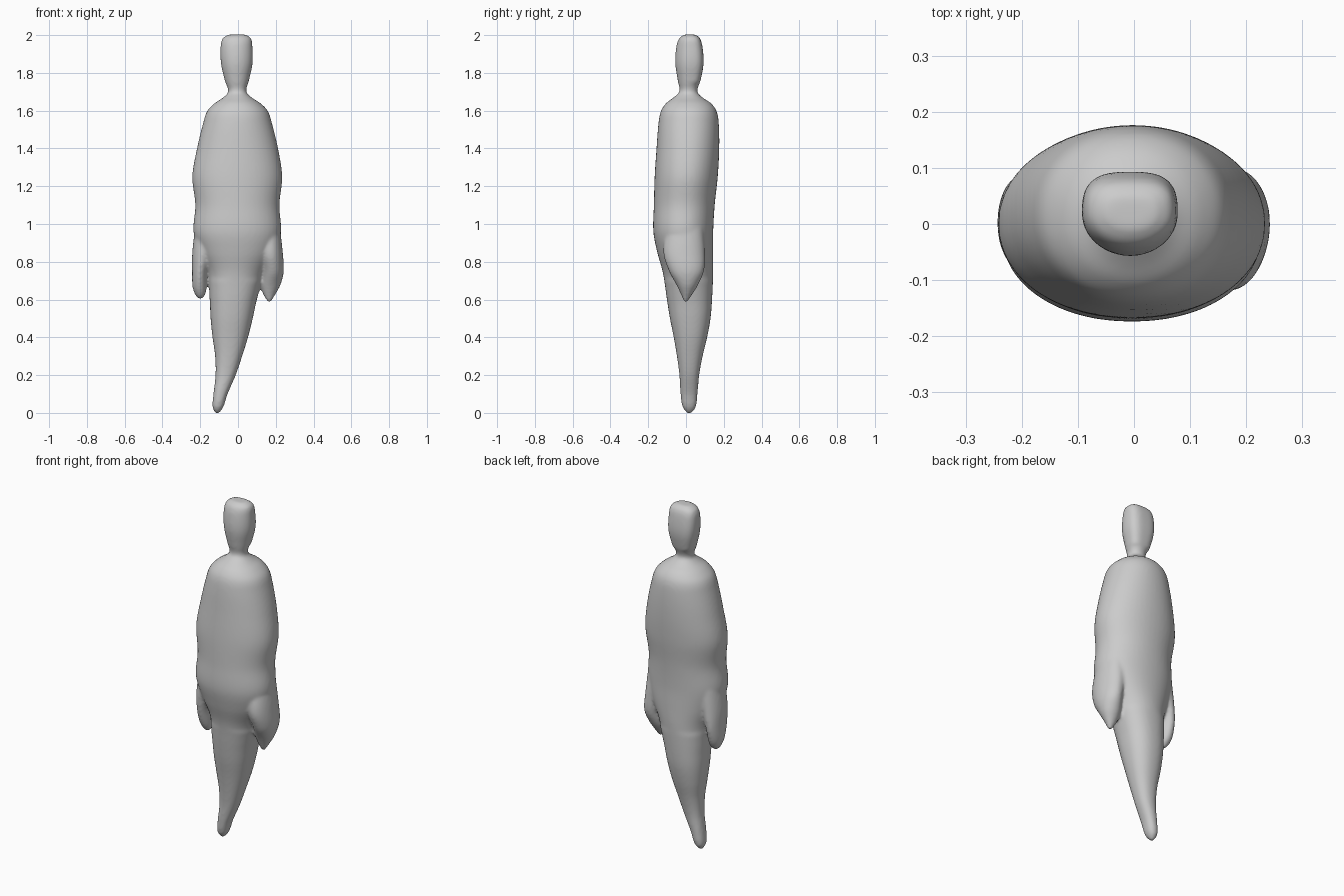
import bpy, bmesh, math

SEG = 48


def spline(rows, steps=6):
    """Smoothly interpolate the rows (z first) with Hermite tangents in z."""
    out = []
    n = len(rows)

    def slope(i, k):
        a, b = rows[max(i - 1, 0)], rows[min(i + 1, n - 1)]
        return (b[k] - a[k]) / (b[0] - a[0])
    for i in range(n - 1):
        a, b = rows[i], rows[i + 1]
        h = b[0] - a[0]
        for s in range(steps):
            t = s / steps
            row = [a[0] + h * t]
            for k in range(1, len(a)):
                row.append((2*t**3 - 3*t*t + 1) * a[k] + (t**3 - 2*t*t + t) * h * slope(i, k)
                           + (3*t*t - 2*t**3) * b[k] + (t**3 - t*t) * h * slope(i + 1, k))
            out.append(row)
    out.append(list(rows[-1]))
    return out


def loft(bm, rows, power):
    """Skin rings given as z, xmin, xmax, ymin, ymax."""
    rings = []
    for z, x0, x1, y0, y1 in spline(rows):
        cx, cy, rx, ry = (x0 + x1) / 2, (y0 + y1) / 2, (x1 - x0) / 2, (y1 - y0) / 2
        ring = []
        for i in range(SEG):
            a = 2 * math.pi * i / SEG
            c, s = math.cos(a), math.sin(a)
            e = 2 / power(z, s)
            ring.append(bm.verts.new((cx + rx * math.copysign(abs(c) ** e, c),
                                      cy + ry * math.copysign(abs(s) ** e, s), z)))
        rings.append(ring)
    for a, b in zip(rings, rings[1:]):
        for i in range(SEG):
            j = (i + 1) % SEG
            bm.faces.new((a[i], b[i], b[j], a[j]))
    bm.faces.new(rings[0])
    bm.faces.new(rings[-1][::-1])


def body_power(z, s):
    if z > 1.74:
        return 3.0 if s > 0 else 2.0
    return 2.3 if z < 0.7 else 2.1


# Head, torso and trailing tail
body = [
    (2.003, -0.05, 0.04, -0.01, 0.05), (1.985, -0.08, 0.068, -0.035, 0.073),
    (1.94, -0.092, 0.076, -0.051, 0.087), (1.85, -0.09, 0.077, -0.057, 0.093),
    (1.76, -0.07, 0.058, -0.044, 0.077), (1.70, -0.052, 0.044, -0.035, 0.06),
    (1.67, -0.078, 0.072, -0.066, 0.087), (1.64, -0.123, 0.118, -0.105, 0.132),
    (1.60, -0.162, 0.157, -0.132, 0.161), (1.54, -0.183, 0.178, -0.145, 0.173),
    (1.4, -0.217, 0.212, -0.156, 0.176), (1.25, -0.242, 0.234, -0.166, 0.168),
    (1.1, -0.226, 0.219, -0.17, 0.152), (0.96, -0.236, 0.228, -0.173, 0.144),
    (0.85, -0.205, 0.2, -0.152, 0.144), (0.74, -0.162, 0.142, -0.122, 0.144),
    (0.6, -0.15, 0.1, -0.101, 0.138), (0.5, -0.145, 0.078, -0.085, 0.13),
    (0.4, -0.135, 0.053, -0.065, 0.112), (0.3, -0.121, 0.022, -0.048, 0.088),
    (0.2, -0.119, -0.012, -0.035, 0.07), (0.1, -0.13, -0.055, -0.029, 0.061),
    (0.03, -0.135, -0.078, -0.018, 0.052), (-0.002, -0.12, -0.1, 0.005, 0.03),
]
# Hanging sleeve ends on each side
left_hand = [
    (1.0, -0.225, -0.1, -0.09, 0.09), (0.85, -0.242, -0.13, -0.09, 0.09),
    (0.75, -0.243, -0.16, -0.075, 0.085), (0.67, -0.241, -0.166, -0.05, 0.065),
    (0.63, -0.229, -0.172, -0.03, 0.045), (0.605, -0.212, -0.188, -0.01, 0.02),
]
right_hand = [
    (1.0, 0.09, 0.22, -0.1, 0.09), (0.85, 0.1, 0.237, -0.12, 0.1),
    (0.75, 0.122, 0.242, -0.09, 0.095), (0.68, 0.118, 0.226, -0.052, 0.065),
    (0.63, 0.132, 0.2, -0.028, 0.035), (0.585, 0.158, 0.174, -0.01, 0.006),
]

bm = bmesh.new()
loft(bm, body, body_power)
for hand in (left_hand, right_hand):
    loft(bm, hand, lambda z, s: 2.0)
bmesh.ops.recalc_face_normals(bm, faces=bm.faces)
mesh = bpy.data.meshes.new("draped_figure")
bm.to_mesh(mesh)
bm.free()
figure = bpy.data.objects.new("draped_figure", mesh)
bpy.context.collection.objects.link(figure)

# Fuse the parts into one soft skin
remesh = figure.modifiers.new("fuse", 'REMESH')
remesh.mode = 'VOXEL'
remesh.voxel_size = 0.008
remesh.use_smooth_shade = True
soften = figure.modifiers.new("soften", 'SMOOTH')
soften.factor = 0.5
soften.iterations = 10
